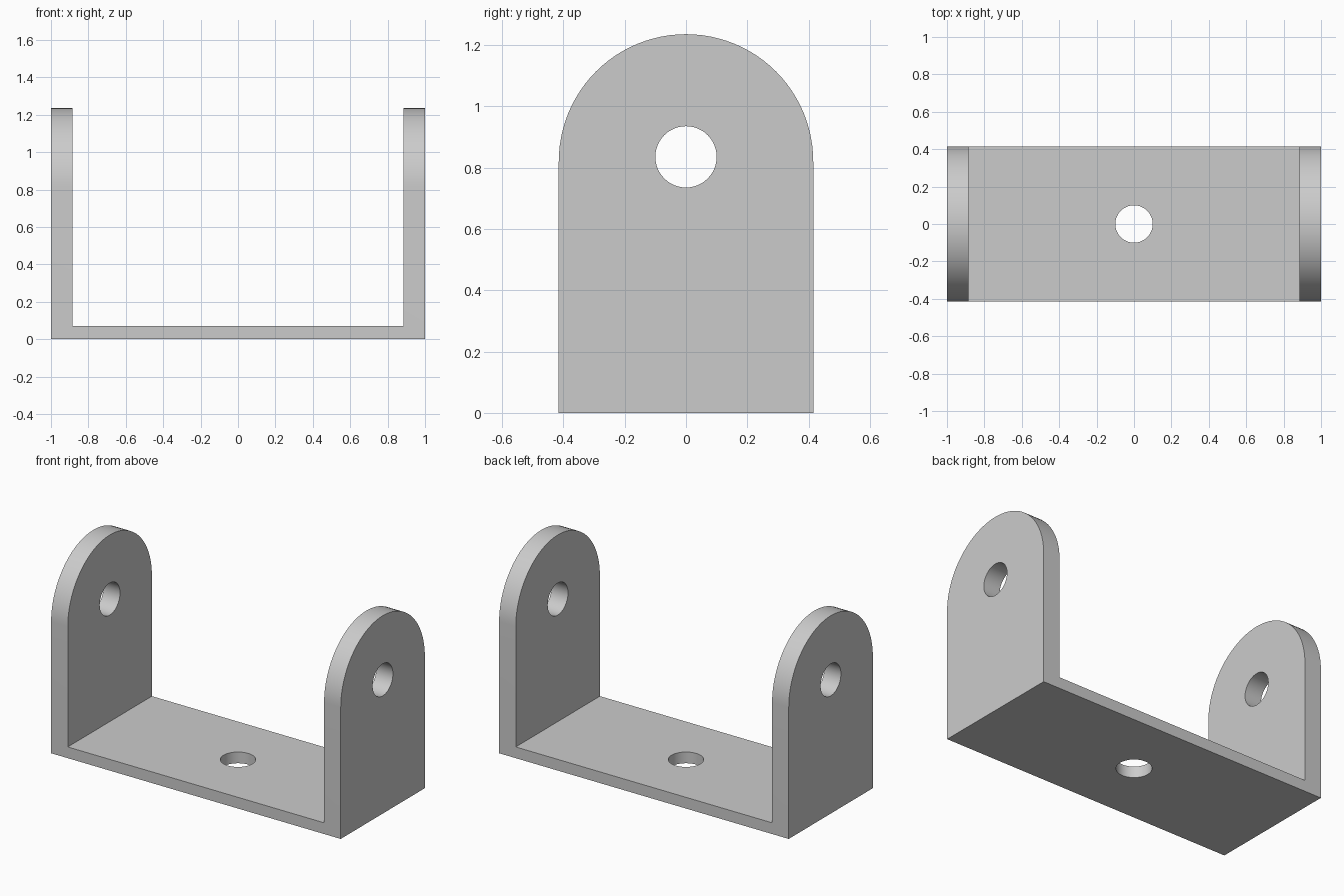
import bpy, bmesh, math
from mathutils import Vector

cube = bpy.data.objects.get("Cube")
if cube:
    bpy.data.objects.remove(cube, do_unlink=True)

HALF_DEPTH, WALL, BASE = 0.415, 0.115, 0.07
TOP, HOLE_Z, HOLE_R = 1.235, 0.835, 0.1
ARC_Z = TOP - HALF_DEPTH

grey = bpy.data.materials.new("plain grey")
grey.use_nodes = True
colour = (0.6, 0.6, 0.6, 1)
grey.diffuse_color = colour
grey.node_tree.nodes["Principled BSDF"].inputs["Base Color"].default_value = colour


def prism(name, outline, sweep):
    """Extrude a closed outline along a vector."""
    bm = bmesh.new()
    face = bm.faces.new([bm.verts.new(p) for p in outline])
    extruded = bmesh.ops.extrude_face_region(bm, geom=[face])["geom"]
    moved = [g for g in extruded if isinstance(g, bmesh.types.BMVert)]
    bmesh.ops.translate(bm, verts=moved, vec=sweep)
    bmesh.ops.recalc_face_normals(bm, faces=bm.faces)
    mesh = bpy.data.meshes.new(name)
    bm.to_mesh(mesh)
    bm.free()
    mesh.materials.append(grey)
    obj = bpy.data.objects.new(name, mesh)
    bpy.context.collection.objects.link(obj)
    return obj


def arc(radius, sweep, count):
    return [(radius * math.cos(sweep * i / count), radius * math.sin(sweep * i / count))
            for i in range(count + 1)]


def cut(target, cutter, operation):
    mod = target.modifiers.new("cut", 'BOOLEAN')
    mod.object, mod.operation, mod.solver = cutter, operation, 'EXACT'
    bpy.ops.object.modifier_apply(modifier=mod.name)
    bpy.data.objects.remove(cutter, do_unlink=True)


# U-shaped body: base and two upright ears
inner, tall = 1 - WALL, TOP + 0.1
section = [(-1, 0), (1, 0), (1, tall), (inner, tall), (inner, BASE),
           (-inner, BASE), (-inner, tall), (-1, tall)]
bracket = prism("bracket", [(x, -HALF_DEPTH, z) for x, z in section],
                Vector((0, 2 * HALF_DEPTH, 0)))
bpy.ops.object.select_all(action='DESELECT')
bpy.context.view_layer.objects.active = bracket
bracket.select_set(True)

# Round the tops of the ears
arch = [(-HALF_DEPTH, -1), (HALF_DEPTH, -1)]
arch += [(y, ARC_Z + z) for y, z in arc(HALF_DEPTH, math.pi, 48)]
cut(bracket, prism("arch_cutter", [(-2, y, z) for y, z in arch], Vector((4, 0, 0))), 'INTERSECT')

# Pivot holes through both ears, mounting hole through the base
circle = arc(HOLE_R, math.tau, 48)[:-1]
cut(bracket, prism("pivot_cutter", [(-2, y, HOLE_Z + z) for y, z in circle],
                   Vector((4, 0, 0))), 'DIFFERENCE')
cut(bracket, prism("mount_cutter", [(x, y, -1) for x, y in circle],
                   Vector((0, 0, 1.5))), 'DIFFERENCE')

bpy.ops.object.shade_smooth_by_angle(angle=math.radians(30))
